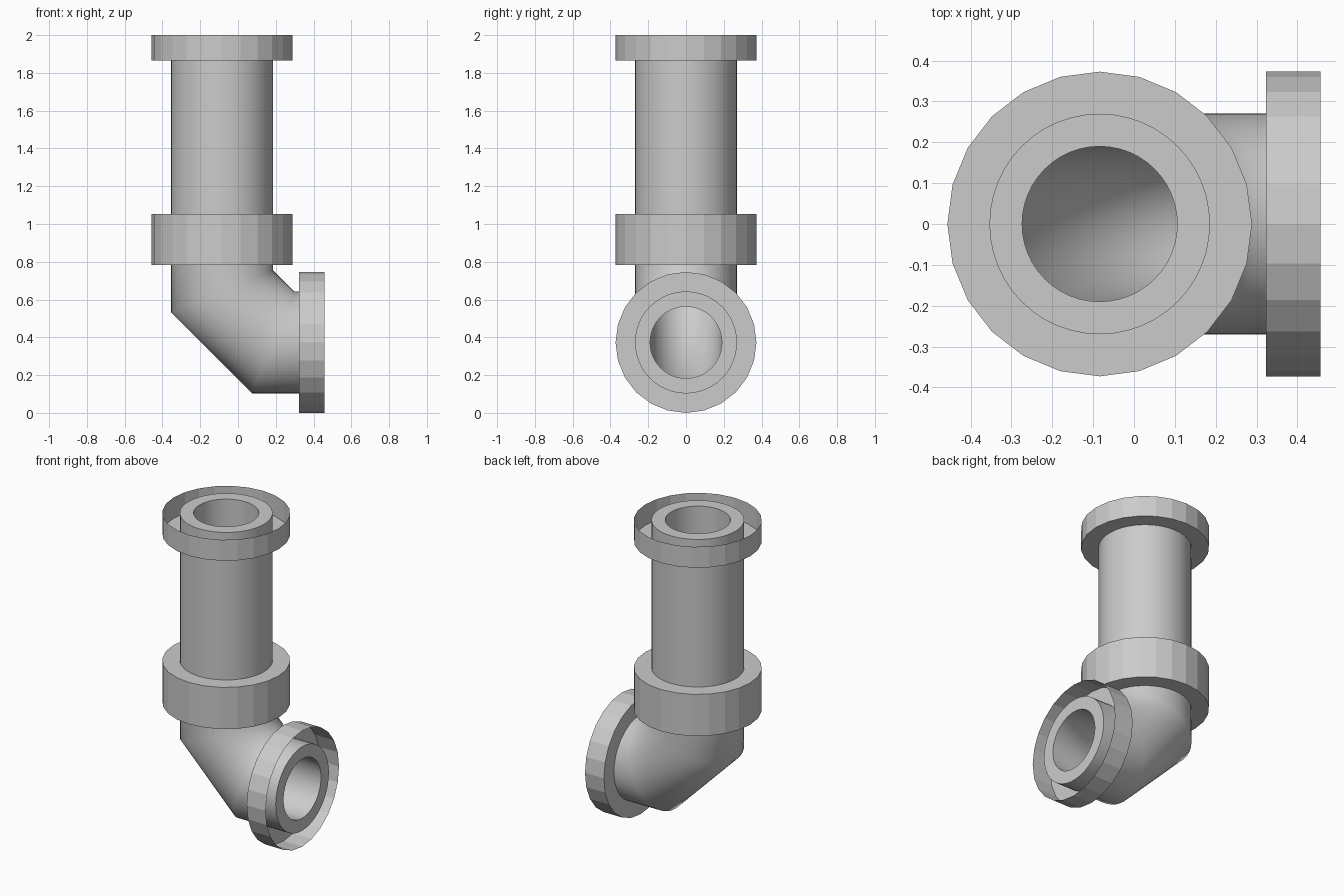
import bpy, bmesh, math
from mathutils import Vector

if "Cube" in bpy.data.objects:
    bpy.data.objects.remove(bpy.data.objects["Cube"])

R_OUT, R_BORE, R_COLLAR, DEPTH = 0.27, 0.19, 0.373, 0.134
AX, AZ = -0.084, 0.373      # vertical axis x, outlet axis z
JOINT, END = 0.918, 0.457   # joint height, outlet end x
Y = Vector((0, 1, 0))


def finish(bm, name, smooth):
    me = bpy.data.meshes.new(name)
    bm.to_mesh(me)
    bm.free()
    ob = bpy.data.objects.new(name, me)
    bpy.context.collection.objects.link(ob)
    if smooth:
        bpy.ops.object.select_all(action='DESELECT')
        ob.select_set(True)
        bpy.context.view_layer.objects.active = ob
        bpy.ops.object.shade_smooth_by_angle(angle=math.radians(50))
    return ob


def bridge(bm, a, b):
    n = len(a)
    for i in range(n):
        j = (i + 1) % n
        bm.faces.new((a[i], a[j], b[j], b[i]))


def tube(name, path, sides=48):
    """Hollow pipe with mitred bends along a path in the xz plane."""
    pts = [Vector((x, 0, z)) for x, z in path]
    bm = bmesh.new()

    def rings(r):
        out = []
        for k, p in enumerate(pts):
            d0 = (p - pts[k - 1]).normalized() if k else (pts[1] - p).normalized()
            d1 = (pts[k + 1] - p).normalized() if k < len(pts) - 1 else d0
            t = (d0 + d1).normalized()
            u = Y.cross(t) / t.dot(d0)      # stretched across the mitre
            out.append([bm.verts.new(p + r * (math.cos(a) * u + math.sin(a) * Y))
                        for a in (2 * math.pi * i / sides for i in range(sides))])
        return out

    loop = rings(R_OUT) + rings(R_BORE)[::-1]
    for k in range(len(loop)):
        bridge(bm, loop[k], loop[(k + 1) % len(loop)])
    bmesh.ops.recalc_face_normals(bm, faces=bm.faces)
    return finish(bm, name, True)


def collar(name, mouth, d, sides=24):
    """Thin open cup whose mouth is flush with a pipe end."""
    mouth, d = Vector(mouth), Vector(d)
    u = Y.cross(d)
    bm = bmesh.new()
    rs = []
    for r, off in ((R_OUT - 0.004, -DEPTH), (R_COLLAR, -DEPTH), (R_COLLAR, 0)):
        rs.append([bm.verts.new(mouth + off * d + r * (math.cos(a) * u + math.sin(a) * Y))
                   for a in (2 * math.pi * i / sides for i in range(sides))])
    bridge(bm, rs[0], rs[1])
    bridge(bm, rs[1], rs[2])
    for f in bm.faces:      # basis is left-handed about d
        f.normal_update()
    if sum(f.normal.dot(d) for f in bm.faces) > 0:
        bmesh.ops.reverse_faces(bm, faces=bm.faces)
    return finish(bm, name, False)


# Straight pipe and its two collars
tube("straight_pipe", [(AX, 2.0), (AX, JOINT)])
collar("top_collar", (AX, 0, 2.0), (0, 0, 1))
collar("joint_collar_upper", (AX, 0, JOINT), (0, 0, -1))

# Elbow with two 45 degree mitres and its two collars
tube("elbow_pipe", [(AX, JOINT), (AX, AZ + 0.27), (AX + 0.27, AZ), (END, AZ)])
collar("joint_collar_lower", (AX, 0, JOINT), (0, 0, 1))
collar("outlet_collar", (END, 0, AZ), (1, 0, 0))
